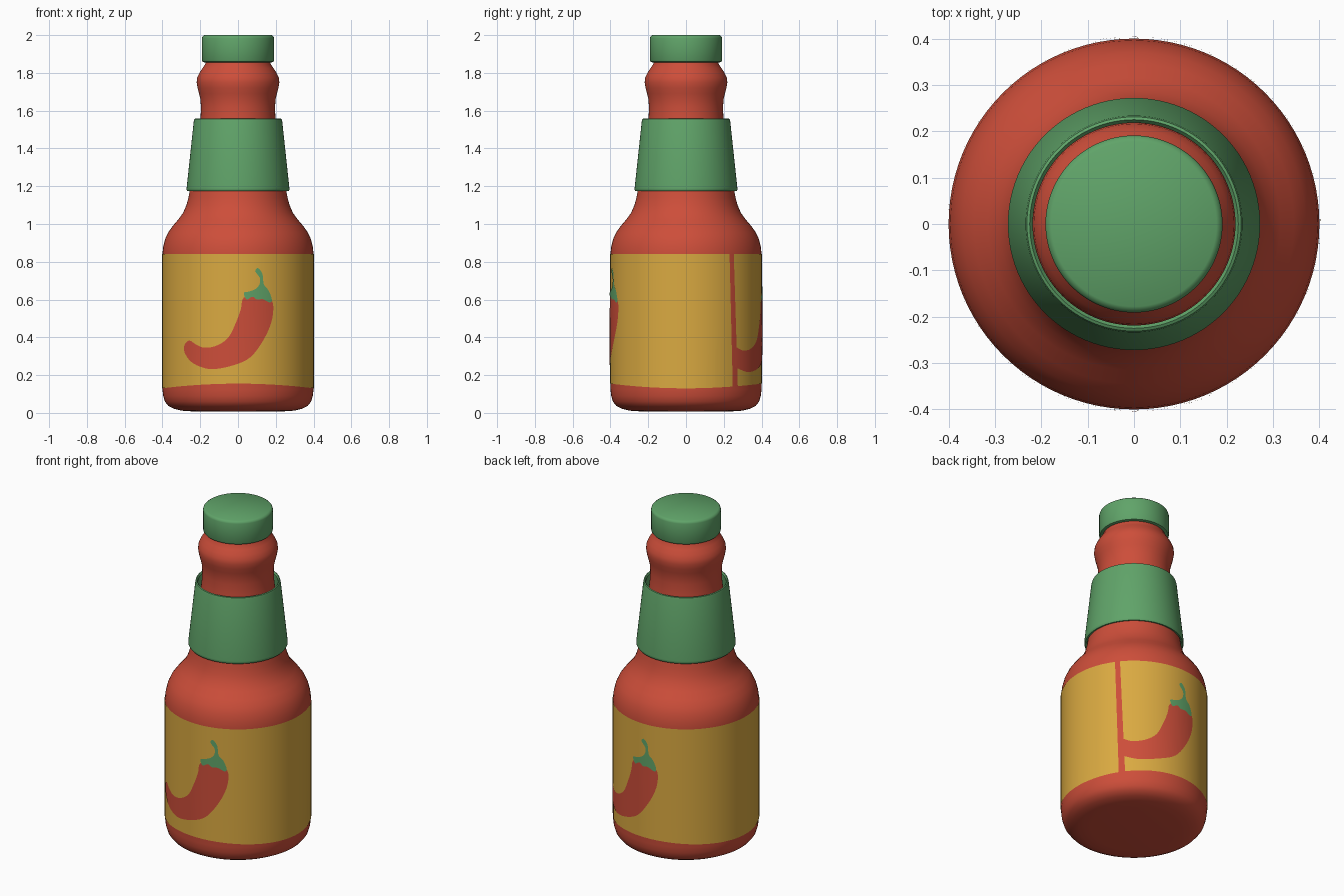
import bpy, bmesh
from math import sin, cos, asin, radians, degrees, pi
from mathutils import Vector

if "Cube" in bpy.data.objects:
    bpy.data.objects.remove(bpy.data.objects["Cube"])

R = 0.4          # radius of the bottle's straight wall


def material(name, rgb):
    m = bpy.data.materials.new(name)
    m.use_nodes = True
    m.diffuse_color = (*rgb, 1)
    bsdf = next(n for n in m.node_tree.nodes if n.type == "BSDF_PRINCIPLED")
    bsdf.inputs["Base Color"].default_value = (*rgb, 1)
    return m


RED = material("sauce red", (0.61, 0.076, 0.042))
GREEN = material("leaf green", (0.117, 0.37, 0.141))
YELLOW = material("label yellow", (0.70, 0.40, 0.053))


def finish(name, bm, mat):
    mesh = bpy.data.meshes.new(name)
    bm.to_mesh(mesh)
    bm.free()
    mesh.materials.append(mat)
    obj = bpy.data.objects.new(name, mesh)
    bpy.context.collection.objects.link(obj)
    bpy.ops.object.select_all(action="DESELECT")
    obj.select_set(True)
    bpy.context.view_layer.objects.active = obj
    bpy.ops.object.shade_smooth_by_angle(angle=radians(40))
    return obj


def lathe(name, profile, mat, closed=False):
    """Spin a (radius, height) profile around the z axis."""
    bm = bmesh.new()
    verts = [bm.verts.new((r, 0, z)) for r, z in profile]
    ends = verts[1:] + verts[:1] if closed else verts[1:]
    edges = [bm.edges.new(pair) for pair in zip(verts, ends)]
    bmesh.ops.spin(bm, geom=verts + edges, cent=(0, 0, 0), axis=(0, 0, 1),
                   angle=2 * pi, steps=96, use_duplicate=False)
    bmesh.ops.remove_doubles(bm, verts=bm.verts, dist=1e-4)
    bmesh.ops.recalc_face_normals(bm, faces=bm.faces)
    return finish(name, bm, mat)


def rounded(points, steps=4):
    """Smooth a closed outline."""
    out, n = [], len(points)
    for i in range(n):
        a, b, c, d = (Vector(points[(i + k) % n]) for k in (-1, 0, 1, 2))
        for s in range(steps):
            t = s / steps
            out.append(0.5 * (2 * b + (c - a) * t + (2 * a - 5 * b + 4 * c - d) * t * t
                              + (3 * b - a - 3 * c + d) * t ** 3))
    return out


def wrap(name, outline, radius, mat, clip=None):
    """Bend a flat outline of (degrees from the front, height) round the bottle."""
    bm = bmesh.new()
    bm.faces.new([bm.verts.new((radians(a), 0, z)) for a, z in outline])
    bm.normal_update()
    if next(iter(bm.faces)).normal.y > 0:
        bmesh.ops.reverse_faces(bm, faces=bm.faces)
    bmesh.ops.triangulate(bm, faces=bm.faces)

    def cut(angle, clear=False):
        bmesh.ops.bisect_plane(bm, geom=bm.verts[:] + bm.edges[:] + bm.faces[:],
                               plane_co=(radians(angle), 0, 0), plane_no=(1, 0, 0),
                               clear_inner=clear)

    if clip is not None:
        cut(clip, True)
    angles = [a for a, z in outline]
    step = 3.75
    for k in range(int(min(angles) // step) + 1, int(max(angles) // step) + 1):
        cut(k * step)
    for v in bm.verts:
        a = v.co.x
        v.co = (radius * sin(a), -radius * cos(a), v.co.z)
    return finish(name, bm, mat)


# Bottle: rounded base, straight wall, shoulder and ringed neck
lathe("bottle", [
    (0, 0.008), (0.24, 0.008), (0.30, 0.012), (0.34, 0.022), (0.37, 0.038),
    (0.387, 0.06), (0.396, 0.09), (R, 0.125), (R, 0.84), (0.396, 0.88),
    (0.386, 0.92), (0.37, 0.955), (0.345, 0.99), (0.315, 1.025), (0.29, 1.06),
    (0.273, 1.1), (0.262, 1.14), (0.255, 1.18), (0.24, 1.26), (0.21, 1.45),
    (0.198, 1.56), (0.196, 1.62), (0.199, 1.66), (0.206, 1.69), (0.214, 1.72),
    (0.219, 1.75), (0.216, 1.775), (0.204, 1.80), (0.188, 1.825), (0.174, 1.845),
    (0.166, 1.88), (0, 1.88)], RED)

# Neck collar: a tapering sleeve with an open top
lathe("collar", [
    (0.258, 1.176), (0.268, 1.174), (0.272, 1.18), (0.272, 1.19), (0.234, 1.545),
    (0.231, 1.555), (0.225, 1.558), (0.219, 1.55), (0.222, 1.50)], GREEN, closed=True)

# Cap with softened rims
lathe("cap", [
    (0, 1.856), (0.178, 1.856), (0.187, 1.859), (0.191, 1.867), (0.191, 1.984),
    (0.188, 1.993), (0.178, 2.0), (0, 2.0)], GREEN)

# Label: goes round the bottle, leaving a narrow slanted seam at the back
bottom = [(133 + 355 * i / 48) for i in range(49)]
wrap("label", [(a, 0.13 + 0.025 * cos(radians(a)) ** 2) for a in bottom]
     + [(485, 0.84), (129, 0.84)], R + 0.002, YELLOW)

# Chilli pictures: the second one runs into the seam and stops there
pod = [(0.03, 0.61), (0.015, 0.55), (-0.01, 0.48), (-0.05, 0.40), (-0.11, 0.357),
       (-0.175, 0.345), (-0.22, 0.362), (-0.255, 0.383), (-0.28, 0.36),
       (-0.28, 0.32), (-0.245, 0.27), (-0.185, 0.24), (-0.12, 0.232),
       (-0.015, 0.255), (0.065, 0.295), (0.127, 0.375), (0.17, 0.465),
       (0.185, 0.545), (0.172, 0.60), (0.10, 0.63)]
stalk = [(0.03, 0.635), (0.055, 0.642), (0.09, 0.655), (0.112, 0.68), (0.114, 0.715),
         (0.09, 0.75), (0.105, 0.766), (0.128, 0.735), (0.135, 0.68), (0.16, 0.648),
         (0.177, 0.60), (0.165, 0.585), (0.13, 0.602), (0.10, 0.60), (0.075, 0.615),
         (0.045, 0.60)]

for side, turn, drop, clip in (("front", 0, 0, None), ("back", 165, 0.015, 130)):
    for part, shape, lift, mat in (("pod", pod, 0.004, RED), ("stalk", stalk, 0.005, GREEN)):
        outline = [(degrees(asin(p.x / R)) + turn, p.y - drop) for p in rounded(shape)]
        wrap(f"{side}_chilli_{part}", outline, R + lift, mat, clip)
